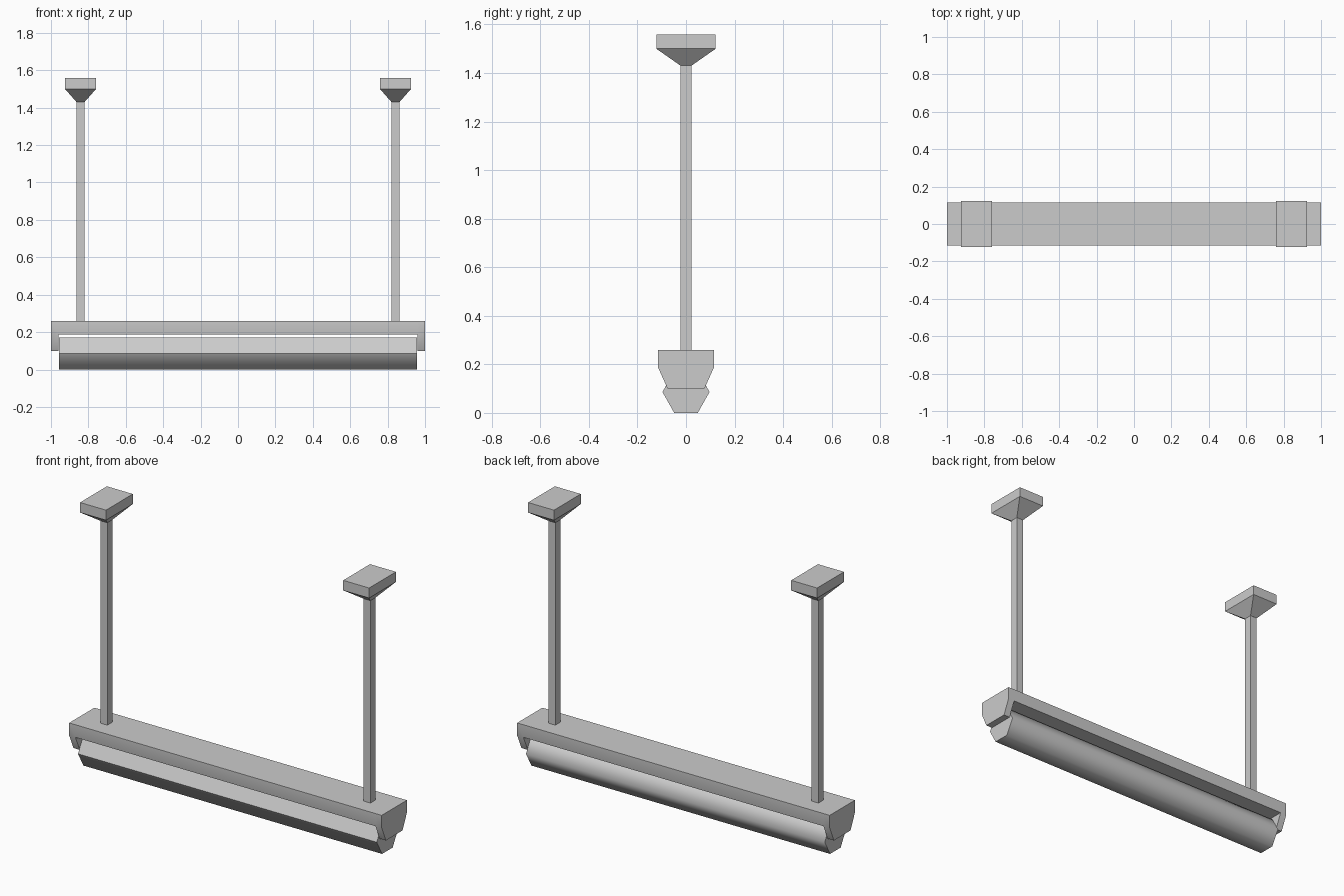
import bpy, bmesh, math
from mathutils import Matrix, Vector

old = bpy.data.objects.get("Cube")
if old:
    bpy.data.objects.remove(old, do_unlink=True)

grey = bpy.data.materials.new("metal_grey")
grey.use_nodes = True
colour = (0.6, 0.6, 0.6, 1)
grey.diffuse_color = colour
grey.node_tree.nodes["Principled BSDF"].inputs["Base Color"].default_value = colour


def finish(bm, name, smooth_angle=None):
    bmesh.ops.recalc_face_normals(bm, faces=bm.faces[:])
    mesh = bpy.data.meshes.new(name)
    bm.to_mesh(mesh)
    bm.free()
    mesh.materials.append(grey)
    ob = bpy.data.objects.new(name, mesh)
    bpy.context.scene.collection.objects.link(ob)
    if smooth_angle:
        bpy.ops.object.select_all(action='DESELECT')
        ob.select_set(True)
        bpy.context.view_layer.objects.active = ob
        bpy.ops.object.shade_smooth_by_angle(angle=math.radians(smooth_angle))
    return ob


def box(bm, low, high):
    low, high = Vector(low), Vector(high)
    place = Matrix.Translation((low + high) / 2) @ Matrix.Diagonal((*(high - low), 1))
    return bmesh.ops.create_cube(bm, size=1, matrix=place)["verts"]


def extrude_down(bm, face, z, scale):
    """Extrude a downward face to height z, scaling it about its own centre."""
    centre = face.calc_center_median()
    new = bmesh.ops.extrude_face_region(bm, geom=[face])["geom"]
    bmesh.ops.delete(bm, geom=[face], context='FACES_ONLY')
    for v in new:
        if isinstance(v, bmesh.types.BMVert):
            v.co = (centre.x + (v.co.x - centre.x) * scale[0],
                    centre.y + (v.co.y - centre.y) * scale[1], z)


# Housing: a long slab whose two ends taper down into cheeks
bm = bmesh.new()
box(bm, (-1, -0.115, 0.187), (1, 0.115, 0.26))
for x in (-0.96, 0.96):
    bmesh.ops.bisect_plane(bm, geom=bm.verts[:] + bm.edges[:] + bm.faces[:],
                           plane_co=(x, 0, 0), plane_no=(1, 0, 0))
bm.normal_update()
ends = [f for f in bm.faces if f.normal.z < -0.9 and abs(f.calc_center_median().x) > 0.9]
for f in ends:
    extrude_down(bm, f, 0.1, (1, 0.66))
finish(bm, "housing", 30)

# Lamp tube: six-sided bar slung under the slab
bm = bmesh.new()
turn = Matrix.Rotation(math.pi / 2, 4, 'Y') @ Matrix.Rotation(math.pi / 2, 4, 'Z')
bmesh.ops.create_cone(bm, cap_ends=True, segments=6, radius1=0.097, radius2=0.097,
                      depth=1.912, matrix=Matrix.Translation((0, 0, 0.086)) @ turn)
# Lay the hexagon with flat top and bottom
if sum(abs(v.co.z - 0.086) < 0.001 for v in bm.verts) == 0:
    bmesh.ops.rotate(bm, verts=bm.verts[:], cent=(0, 0, 0.086),
                     matrix=Matrix.Rotation(math.pi / 6, 3, 'X'))
for v in bm.verts:
    v.co.z = 0.086 + (v.co.z - 0.086) * 0.086 / 0.084
tube = finish(bm, "lamp_tube", 65)
# Keep the upper front face crisp
for p in tube.data.polygons:
    if p.normal.y < -0.5 and p.normal.z > 0.2:
        p.use_smooth = False
        sharp = set(p.edge_keys)
        for e in tube.data.edges:
            if e.key in sharp:
                e.use_edge_sharp = True

# Hanging rods and ceiling mounts
for side, sx in (("left", 1), ("right", -1)):
    x = 0.842 * sx
    bm = bmesh.new()
    box(bm, (x - 0.022, -0.0235, 0.26), (x + 0.022, 0.0235, 1.431))
    finish(bm, side + "_rod")

    bm = bmesh.new()
    box(bm, (x - 0.083, -0.1225, 1.5), (x + 0.083, 0.1225, 1.558))
    bm.normal_update()
    under = next(f for f in bm.faces if f.normal.z < -0.9)
    extrude_down(bm, under, 1.431, (0.27, 0.195))
    finish(bm, side + "_ceiling_mount")
